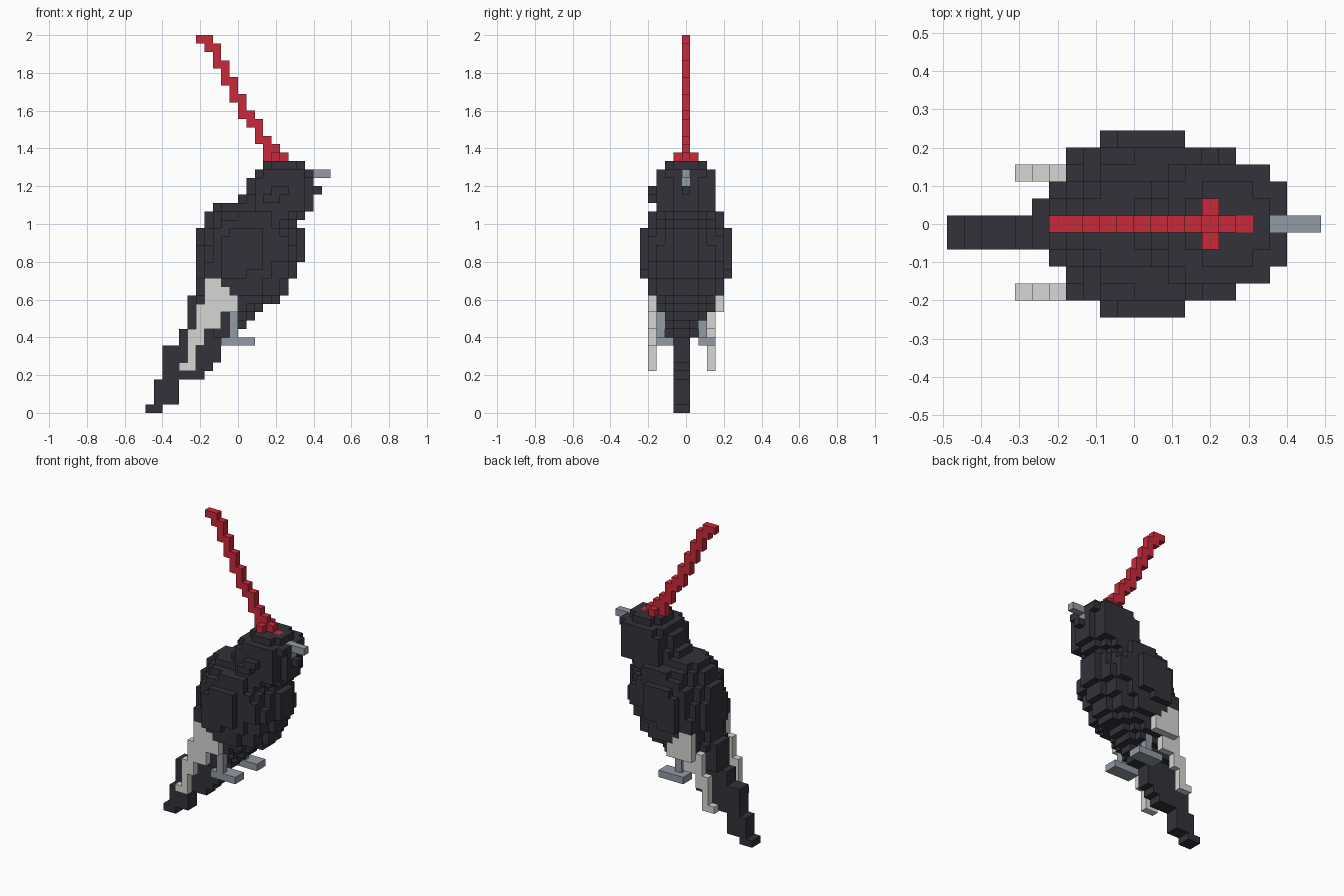
import bpy, bmesh
from mathutils import Vector

cube = bpy.data.objects.get("Cube")
if cube:
    bpy.data.objects.remove(cube, do_unlink=True)

V = 2 / 45                       # edge length of one block
ORIGIN = Vector((-11 * V, -5.5 * V, 0))


def material(name, rgb):
    m = bpy.data.materials.new(name)
    m.use_nodes = True
    m.diffuse_color = (*rgb, 1)
    m.node_tree.nodes["Principled BSDF"].inputs["Base Color"].default_value = (*rgb, 1)
    return m


CHARCOAL = material("charcoal feathers", (0.034, 0.032, 0.042))
RED = material("red plume", (0.59, 0.022, 0.043))
PALE = material("pale wing grey", (0.67, 0.67, 0.655))
SLATE = material("slate grey", (0.29, 0.325, 0.37))


def box(i0, i1, j0, j1, k0, k1):
    """All blocks in an inclusive index range."""
    return {(i, j, k) for i in range(i0, i1 + 1)
            for j in range(j0, j1 + 1) for k in range(k0, k1 + 1)}


def layer(k, ci, ri, cj, rj, power=2.2):
    """One rounded horizontal slice of blocks about a centre."""
    return {(i, j, k) for i in range(22) for j in range(11)
            if (abs(i - ci) / ri) ** power + (abs(j - cj) / rj) ** power <= 1}


def slices(table, slack_i, slack_j):
    """Stack of rounded slices from (k0, k1, i0, i1, j0, j1) rows."""
    cells = set()
    for k0, k1, i0, i1, j0, j1 in table:
        for k in range(k0, k1 + 1):
            cells |= layer(k, (i0 + i1) / 2, (i1 - i0) / 2 + slack_i,
                           (j0 + j1) / 2, (j1 - j0) / 2 + slack_j)
    return cells


# Plume: a leaning staircase with a small crossbar on the crown
plume = box(15, 15, 4, 6, 30, 30) | {(17, 5, 29)}
for i, low, high in [(6, 44, 44), (7, 43, 44), (8, 41, 43), (9, 39, 41), (10, 37, 39),
                     (11, 35, 37), (12, 34, 35), (13, 32, 34), (14, 30, 32),
                     (15, 30, 31), (16, 30, 30)]:
    plume |= box(i, i, 5, 5, low, high)

# Beak
beak = box(19, 21, 5, 5, 28, 28) | {(19, 5, 27)}
lower_beak = {(20, 5, 26)}

# Pale wing tips: the same stepped outline on both flanks
right_wing, left_wing = set(), set()
for i, low, high in [(4, 5, 5), (5, 5, 9), (6, 8, 12), (7, 10, 15),
                     (8, 10, 15), (9, 12, 14), (10, 12, 13)]:
    for k in range(low, high + 1):
        right_wing.add((i, 1, k))
        left_wing.add((i, 9 if i > 6 and k > 11 else 8, k))

# Legs and feet
right_leg = box(10, 10, 2, 2, 9, 11) | box(9, 12, 2, 3, 8, 8)
left_leg = box(10, 10, 7, 7, 9, 11) | box(9, 12, 7, 8, 8, 8)

# Tail: thin blade stepping down to the ground
tail = box(5, 9, 4, 6, 10, 13)
for k0, k1, i0, i1 in [(0, 0, 0, 1), (1, 3, 1, 3), (4, 4, 2, 6), (5, 5, 2, 7),
                       (6, 7, 2, 8), (8, 8, 4, 8), (9, 9, 4, 9)]:
    tail |= box(i0, i1, 4, 5, k0, k1)

# Body: rounded slices leaning forward towards the top
body = slices([(9, 9, 7, 10, 3, 6), (10, 10, 6, 11, 3, 6), (11, 11, 6, 12, 3, 7),
               (12, 12, 6, 13, 2, 8), (13, 13, 5, 15, 2, 8), (14, 15, 6, 16, 1, 9),
               (16, 17, 5.8, 17, 1, 9), (18, 19, 5.8, 18, 1, 9),
               (20, 21, 5.8, 18, 1.4, 8.6), (22, 22, 7, 17, 2, 8),
               (23, 23, 7, 18, 2, 8)], 0.3, 0.6)

# Folded upper wings: two stepped plates on each flank
shoulders = set()
for inset, k0, k1, i0, i1 in [(0, 16, 16, 9, 11), (0, 17, 20, 9, 13), (0, 21, 21, 10, 13),
                              (1, 14, 15, 7, 12), (1, 16, 17, 7, 14), (1, 18, 20, 8, 16),
                              (1, 21, 21, 8, 15), (1, 22, 22, 9, 14), (1, 23, 23, 11, 14)]:
    for j in (inset, 10 - inset):
        shoulders |= box(i0, i1, j, j, k0, k1)

# Head: rounded slices, a narrow nape and a cheek tuft
head = slices([(24, 27, 12, 19, 2, 8), (28, 28, 13, 19, 2, 8), (29, 29, 14, 18, 3, 7),
               (24, 24, 8, 17, 3, 7), (25, 25, 11, 16, 3, 7)], 0.5, 0.7)
head |= box(15, 16, 1, 1, 26, 26) | box(14, 15, 1, 1, 25, 25)

PARTS = [("plume", plume, RED), ("beak", beak, SLATE), ("lower_beak", lower_beak, CHARCOAL),
         ("right_wing", right_wing, PALE), ("left_wing", left_wing, PALE),
         ("right_leg", right_leg, SLATE), ("left_leg", left_leg, SLATE),
         ("head", head, CHARCOAL), ("shoulders", shoulders, CHARCOAL),
         ("body", body, CHARCOAL), ("tail", tail, CHARCOAL)]
solid = set().union(*(cells for _, cells, _ in PARTS))


def build(name, cells, mat):
    """Skin the outer faces of a set of blocks."""
    bm = bmesh.new()
    for cell in cells:
        for axis in range(3):
            for side in (0, 1):
                near = list(cell)
                near[axis] += 2 * side - 1
                if tuple(near) in solid:
                    continue
                u, w = (axis + 1) % 3, (axis + 2) % 3
                ring = [(0, 0), (1, 0), (1, 1), (0, 1)]
                corners = []
                for a, b in ring if side else ring[::-1]:
                    p = Vector(cell)
                    p[axis] += side
                    p[u] += a
                    p[w] += b
                    corners.append(bm.verts.new(ORIGIN + p * V))
                bm.faces.new(corners)
    bmesh.ops.remove_doubles(bm, verts=bm.verts[:], dist=V / 100)
    bmesh.ops.dissolve_limit(bm, angle_limit=0.01, verts=bm.verts[:], edges=bm.edges[:])
    mesh = bpy.data.meshes.new(name)
    bm.to_mesh(mesh)
    bm.free()
    mesh.materials.append(mat)
    bpy.context.collection.objects.link(bpy.data.objects.new(name, mesh))


# Earlier parts keep any shared block
used = set()
for name, cells, mat in PARTS:
    build(name, cells - used, mat)
    used |= cells
